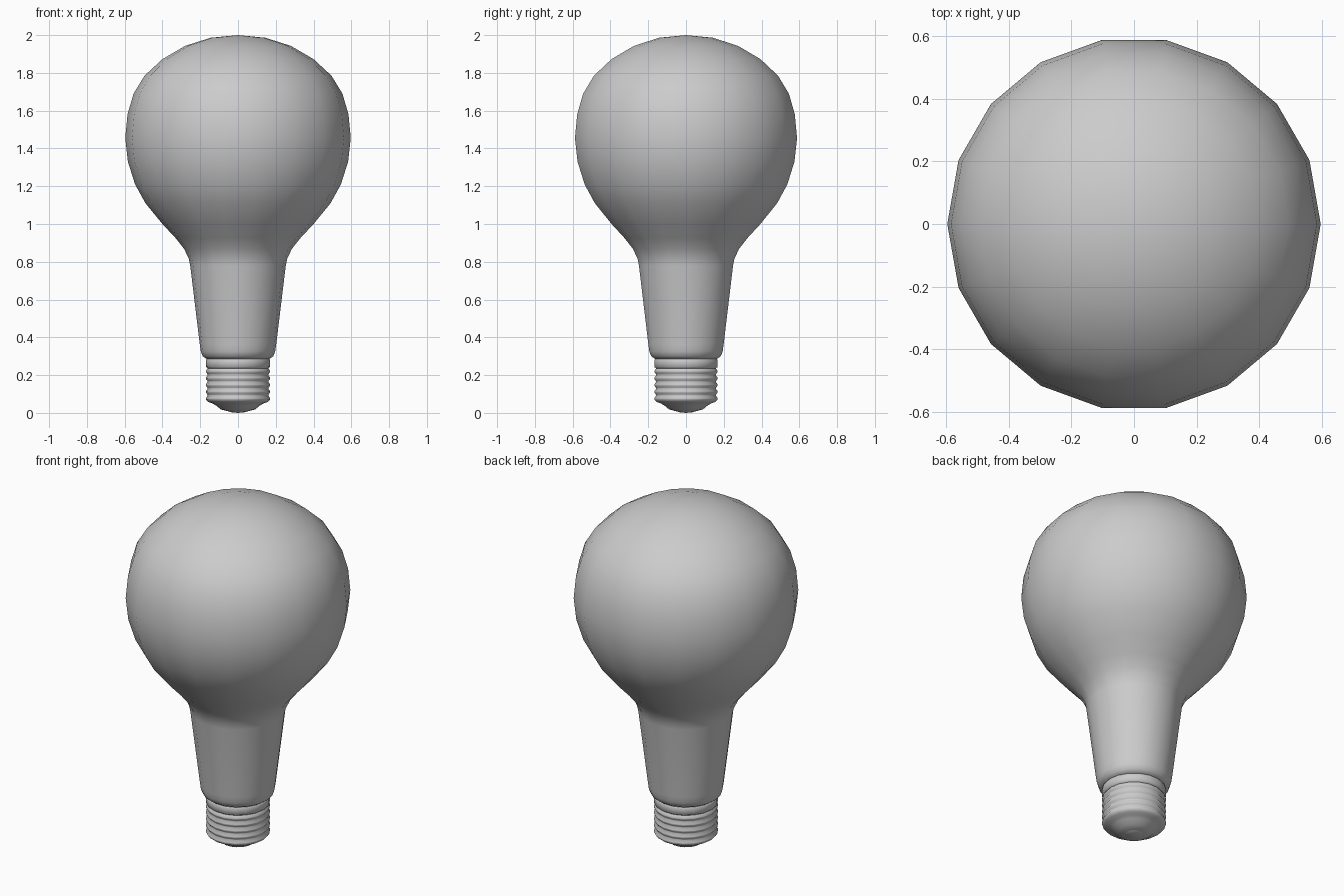
import bpy, bmesh
from math import sin, cos, pi, radians

if "Cube" in bpy.data.objects:
    bpy.data.objects.remove(bpy.data.objects["Cube"])

SIDES = 18


def lathe(name, profile, angle):
    """Spin (radius, z) points, listed bottom to top, around the z axis."""
    bm = bmesh.new()
    rings = []
    for r, z in profile:
        n = 1 if r == 0 else SIDES
        rings.append([bm.verts.new((r * cos(2 * pi * i / SIDES),
                                    r * sin(2 * pi * i / SIDES), z)) for i in range(n)])
    for a, b in zip(rings, rings[1:]):
        for i in range(SIDES):
            j = (i + 1) % SIDES
            quad = [a[i % len(a)], a[j % len(a)], b[j % len(b)], b[i % len(b)]]
            bm.faces.new(list(dict.fromkeys(quad)))
    bmesh.ops.recalc_face_normals(bm, faces=bm.faces)
    mesh = bpy.data.meshes.new(name)
    bm.to_mesh(mesh)
    bm.free()
    obj = bpy.data.objects.new(name, mesh)
    bpy.context.collection.objects.link(obj)
    bpy.ops.object.select_all(action='DESELECT')
    obj.select_set(True)
    bpy.context.view_layer.objects.active = obj
    bpy.ops.object.shade_smooth_by_angle(angle=radians(angle))
    return obj


# Glass globe with tapering neck
lathe("glass_bulb", [
    (0, 0.285), (0.165, 0.285), (0.187, 0.30), (0.197, 0.325), (0.202, 0.36),
    (0.253, 0.78), (0.26, 0.815), (0.285, 0.868), (0.33, 0.925), (0.40, 1.0),
    (0.49, 1.11), (0.545, 1.21), (0.583, 1.33), (0.597, 1.455),
    (0.585, 1.58), (0.553, 1.69), (0.495, 1.785), (0.40, 1.873),
    (0.28, 1.943), (0.145, 1.986), (0, 2.0)], 60)

# Screw base: rounded contact, rolled threads, plain collar
threads = []
for k in range(5):
    z = 0.063 + k * 0.036
    threads += [(0.163, z), (0.17, z + 0.009), (0.17, z + 0.016), (0.16, z + 0.029)]
lathe("screw_base", [(0, 0.004), (0.05, 0.008), (0.09, 0.018), (0.115, 0.038), (0.135, 0.05),
                     (0.155, 0.057)] + threads +
      [(0.17, 0.243), (0.17, 0.28), (0.165, 0.288), (0, 0.288)], 75)

# Small metal contact under the base
lathe("contact_tip", [(0, 0.0), (0.04, 0.004), (0.06, 0.014), (0, 0.014)], 60)
